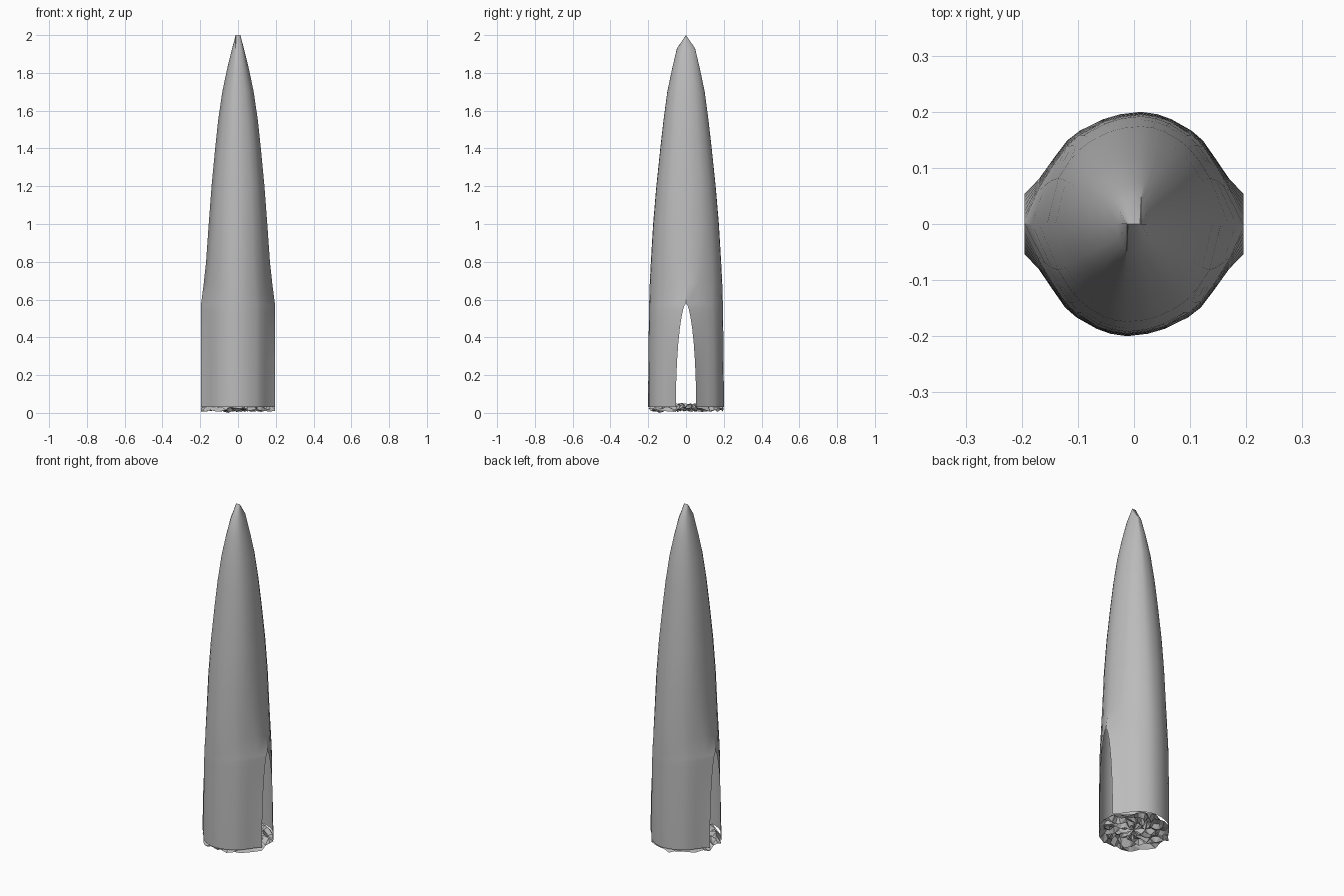
import bpy, bmesh, math, random

if "Cube" in bpy.data.objects:
    bpy.data.objects.remove(bpy.data.objects["Cube"], do_unlink=True)
random.seed(4)

grey = bpy.data.materials.new("stone grey")
grey.use_nodes = True
grey.diffuse_color = (0.5, 0.5, 0.5, 1)
grey.node_tree.nodes["Principled BSDF"].inputs["Base Color"].default_value = (0.5, 0.5, 0.5, 1)

# Quarter cross-section: fraction of half-width, fraction of depth at the flared base
SECTION = [(0, 1), (.17, .97), (.31, .91), (.51, .77), (.62, .65), (.74, .43), (.87, .18), (1, 0)]
SEAM = 0.0125   # the centre seam sits slightly off axis

# Rows: height, half-width, half-depth, roundness
ROWS = [(.03, .195, .2, 0), (.15, .195, .2, 0), (.27, .195, .199, .05), (.37, .195, .198, .12),
        (.45, .195, .197, .2), (.51, .195, .196, .28), (.55, .195, .196, .34), (.57, .195, .195, .38),
        (.58, .195, .195, .4), (.68, .182, .192, .58), (.8, .169, .186, .76), (1, .155, .174, .93),
        (1.2, .14, .157, 1), (1.4, .121, .136, 1), (1.55, .105, .119, 1), (1.7, .083, .099, 1),
        (1.82, .058, .074, 1), (1.93, .031, .048, 1), (2, SEAM, 0, 1)]


def arch(z):
    """Half-width of the side doorway at height z."""
    return 0.054 * max(0, 1 - (z / .58) ** 2.2) ** .6


def half_ring(z, wide, deep, roundness):
    """Front half of one cross-section, from -x to +x."""
    a = arch(z)
    points = []
    for side in (-1, 1):
        for g, f in (reversed(SECTION) if side < 0 else SECTION[1:]):
            f += (math.sqrt(max(0, 1 - g * g)) - f) * roundness
            x = side * wide * g - SEAM * (1 - g) ** 2
            points.append((x, -(a + (deep - a) * f), z))
    return points


def finish(bm, name, smooth):
    bmesh.ops.remove_doubles(bm, verts=bm.verts, dist=.0005)
    bmesh.ops.recalc_face_normals(bm, faces=bm.faces)
    mesh = bpy.data.meshes.new(name)
    bm.to_mesh(mesh)
    bm.free()
    mesh.materials.append(grey)
    obj = bpy.data.objects.new(name, mesh)
    bpy.context.collection.objects.link(obj)
    if smooth:
        bpy.ops.object.select_all(action='DESELECT')
        obj.select_set(True)
        bpy.context.view_layer.objects.active = obj
        bpy.ops.object.shade_smooth_by_angle(angle=math.radians(40))
    return obj


# Tapering shell: two halves joined above the doorways
bm = bmesh.new()
for turn in (1, -1):
    grid = [[bm.verts.new((x * turn, y * turn, z)) for x, y, z in half_ring(*row)] for row in ROWS]
    for low, high in zip(grid, grid[1:]):
        for i in range(len(low) - 1):
            bm.faces.new((low[i], low[i + 1], high[i + 1], high[i]))
finish(bm, "tower_shell", True)

# Crumpled floor: rings shrinking from the base outline, with uneven heights
front = half_ring(*ROWS[0])
outline = []
for turn in (1, -1):
    outline += [(x * turn, y * turn) for x, y, z in front]
    outline += [(.195 * turn, y * turn) for y in (-.018, .018)]
count = len(outline)
bm = bmesh.new()
rings = []
for k in range(7):
    scale = 1 - k / 7.5
    ring = []
    for i, (x, y) in enumerate(outline):
        z = random.uniform(.005, .03) if k == 0 else random.uniform(.004, .052)
        jitter = 0 if k == 0 else random.uniform(-.03, .03)
        ring.append(bm.verts.new((x * (scale + jitter), y * (scale + jitter), z)))
    rings.append(ring)
rings[2][5].co.z = 0
for outer, inner in zip(rings, rings[1:]):
    for i in range(count):
        j = (i + 1) % count
        bm.faces.new((outer[i], outer[j], inner[j]))
        bm.faces.new((outer[i], inner[j], inner[i]))
hub = bm.verts.new((0, 0, .03))
for i in range(count):
    bm.faces.new((rings[-1][i], rings[-1][(i + 1) % count], hub))
finish(bm, "crumpled_floor", False)
